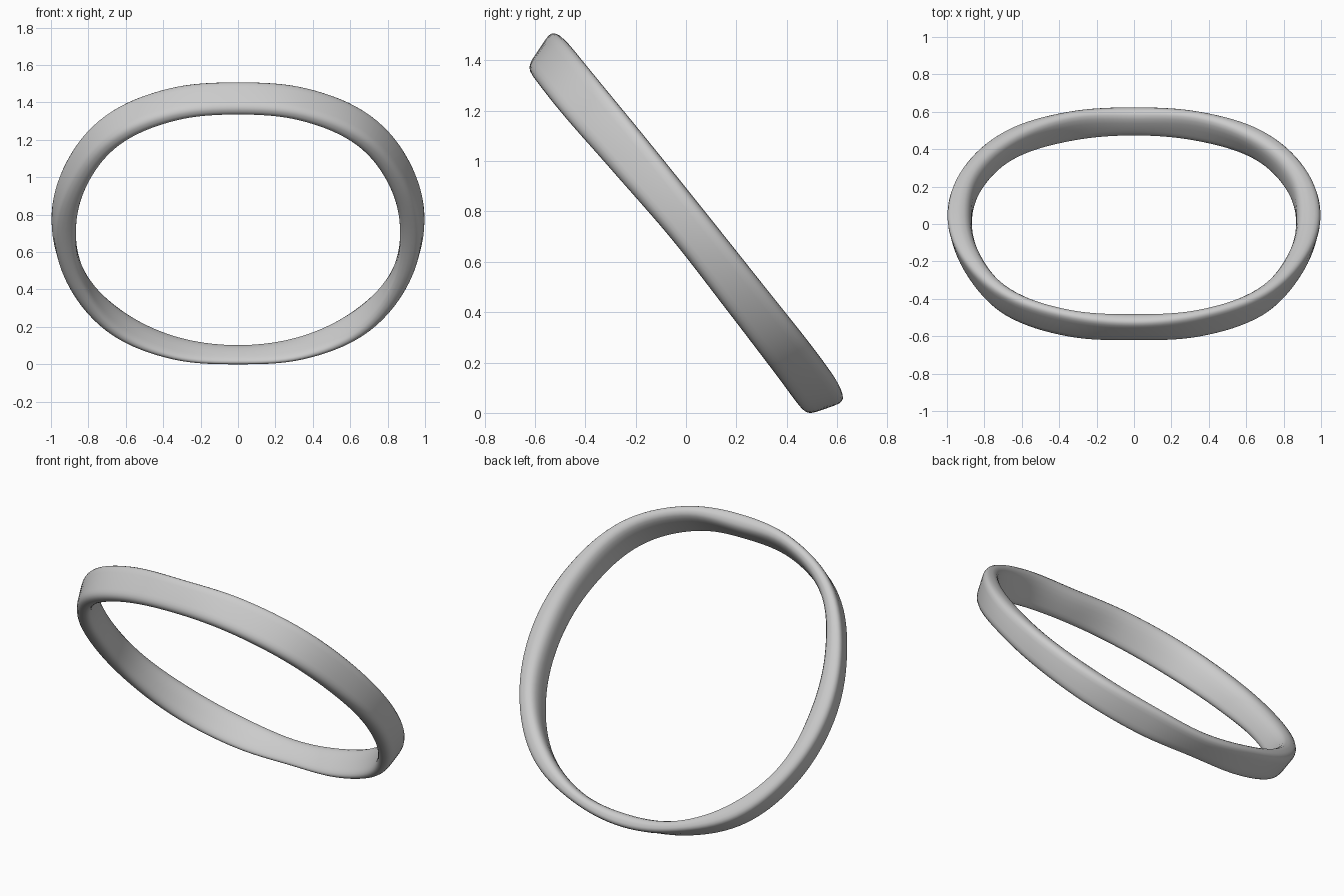
import bpy, bmesh, math
from mathutils import Vector

if "Cube" in bpy.data.objects:
    bpy.data.objects.remove(bpy.data.objects["Cube"])

# Half-profiles from the high side (0 deg) to the low side (180 deg), every 22.5 deg
OUT_F = [.902, .936, .972, .962, .974, .972, .960, .912, .880]   # outer radius, lower edge
OUT_B = [.960, .979, 1.013, 1.010, 1.006, .998, .988, .942, .934]  # outer radius, upper edge
IN_B = [.850, .900, .926, .888, .868, .882, .864, .856, .834]    # inner radius, upper edge
IN_F = [.838, .864, .890, .872, .866, .886, .906, .873, .846]    # inner radius, lower edge
LOW = [.360, .356, .356, .371, .386, .382, .376, .371, .378]     # lower edge height off tilted plane
HIGH = [.540, .548, .551, .556, .558, .558, .558, .550, .534]    # upper edge height off tilted plane
CENTRE, C, S = .57, .78, .62   # ring centre and tilt
SEG, ROUND = 128, 6
SOFT = [.045, .055, .095, .045]   # corner softness along the band: OUT_F, OUT_B, IN_B, IN_F


def sample(values, t):
    """Smooth closed interpolation of a mirrored half-profile, t in 0..16."""
    def at(i):
        i %= 16
        return values[i if i <= 8 else 16 - i]
    i = int(math.floor(t))
    f = t - i
    a, b, c, d = at(i - 1), at(i), at(i + 1), at(i + 2)
    return b + .5 * f * (c - a + f * (2*a - 5*b + 4*c - d + f * (3*(b - c) + d - a)))


def rounded(corners):
    """Round the corners of a four-sided section."""
    pts = []
    for k, p in enumerate(corners):
        ends = []
        for q in (corners[k - 1], corners[(k + 1) % 4]):
            e = q - p
            long_side = abs(e.y) > .05
            ends.append(p + (e.normalized() * SOFT[k] if long_side else e * .47))
        for j in range(ROUND):
            u = j / (ROUND - 1)
            pts.append(ends[0] * (1-u)**2 + p * 2*u*(1-u) + ends[1] * u*u)
    return pts


# Tilted band ring
bm = bmesh.new()
rings = []
for s in range(SEG):
    t = 16 * s / SEG
    ang = 2 * math.pi * s / SEG
    lo, hi = sample(LOW, t), sample(HIGH, t)
    section = rounded([Vector((sample(OUT_F, t), lo)), Vector((sample(OUT_B, t), hi)),
                       Vector((sample(IN_B, t), hi)), Vector((sample(IN_F, t), lo))])
    ring = []
    for r, n in section:
        d = CENTRE + r * math.cos(ang)
        ring.append(bm.verts.new((r * math.sin(ang), C*n - S*d, S*n + C*d)))
    rings.append(ring)
for s in range(SEG):
    a, b = rings[s], rings[(s + 1) % SEG]
    for k in range(len(a)):
        m = (k + 1) % len(a)
        bm.faces.new((a[k], a[m], b[m], b[k]))
bmesh.ops.recalc_face_normals(bm, faces=bm.faces)
low = min(v.co.z for v in bm.verts)
bmesh.ops.translate(bm, verts=bm.verts, vec=(0, 0, -low))
for f in bm.faces:
    f.smooth = True
mesh = bpy.data.meshes.new("tilted_band")
bm.to_mesh(mesh)
bm.free()
obj = bpy.data.objects.new("tilted_band", mesh)
bpy.context.collection.objects.link(obj)
